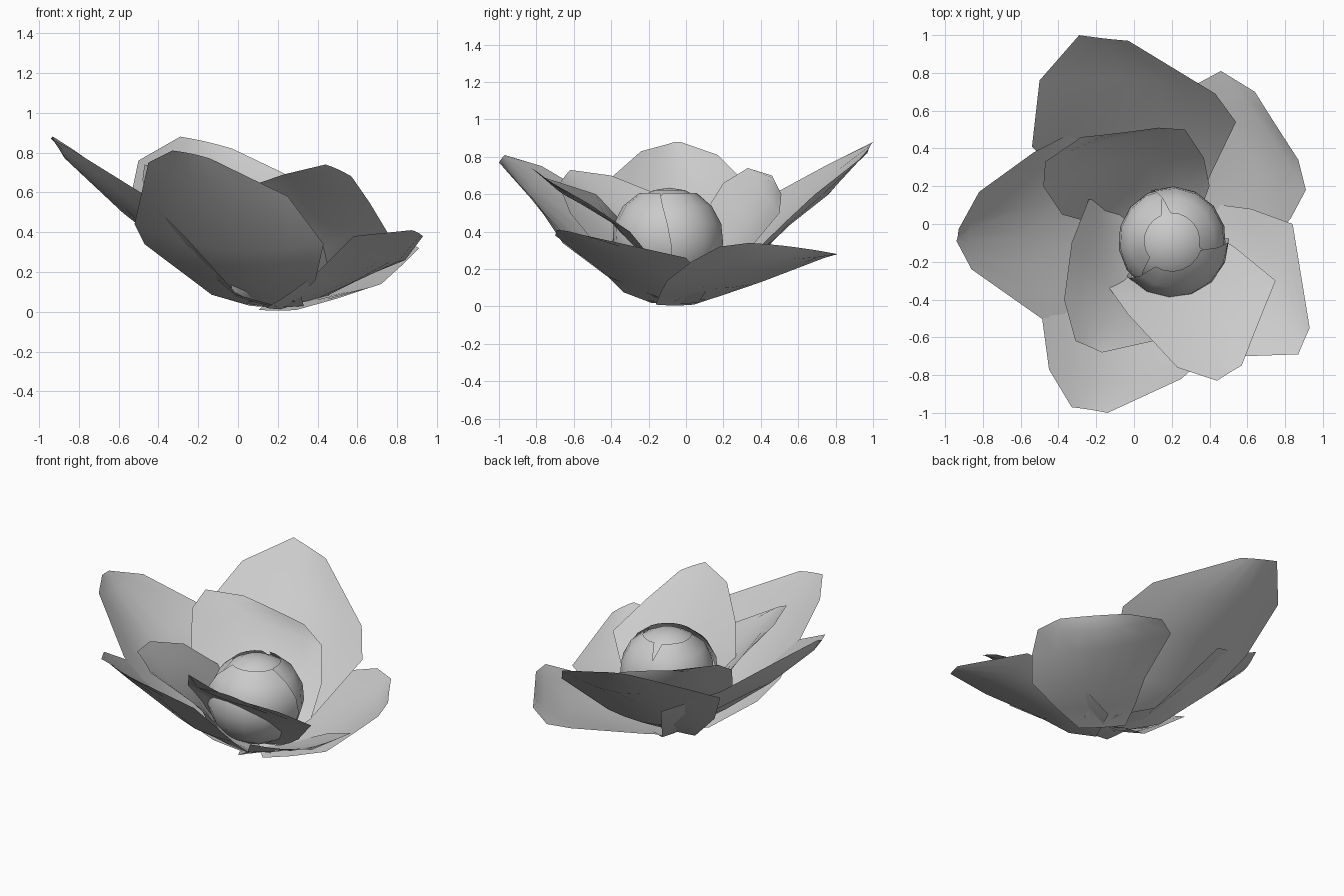
import bpy, bmesh, math
from mathutils import Vector

if "Cube" in bpy.data.objects:
    bpy.data.objects.remove(bpy.data.objects["Cube"])

BASE = Vector((0.2, -0.06, 0.03))      # point around which all petals meet
ACROSS = 6


def finish(name, bm):
    me = bpy.data.meshes.new(name)
    bm.to_mesh(me)
    bm.free()
    ob = bpy.data.objects.new(name, me)
    bpy.context.collection.objects.link(ob)
    for p in me.polygons:
        p.use_smooth = True
    return ob


def petal(name, left, right, sag=0.12, foot=0.03):
    """Cupped sheet lofted between a left and a right edge, with a blunt foot near BASE."""
    left = [Vector(p) for p in left]
    right = [Vector(p) for p in right]
    side = right[0] - left[0]
    side.z = 0
    side.normalize()
    out = (left[0] + right[0]) / 2 - BASE
    out.z = 0
    centre = Vector((BASE.x, BASE.y, foot))
    for reach, half, rise in ((0.45, 0.24, 0.03), (0.0, 0.14, 0.0)):
        c = centre + out * reach + Vector((0, 0, rise))
        lift = Vector((0, 0, 0.25 * (half - 0.14)))
        left.insert(0, c - side * half + lift)
        right.insert(0, c + side * half + lift)
    mids = [(a + b) / 2 for a, b in zip(left, right)]
    bm = bmesh.new()
    rows = []
    last = len(mids) - 1
    for i, (a, b) in enumerate(zip(left, right)):
        along = mids[min(i + 1, last)] - mids[max(i - 1, 0)]
        n = (b - a).cross(along).normalized()
        if n.z > 0:
            n = -n
        depth = sag * (b - a).length
        if i < 2:
            depth *= 0.3
        if i == last:
            depth = -0.005
        row = []
        for j in range(ACROSS + 1):
            t = j / ACROSS
            p = a.lerp(b, t) + n * depth * math.sin(math.pi * t)
            p.z = max(p.z, 0.005)
            row.append(bm.verts.new(p))
        rows.append(row)
    for r, s in zip(rows, rows[1:]):
        for j in range(ACROSS):
            bm.faces.new((r[j], r[j + 1], s[j + 1], s[j]))
    bmesh.ops.recalc_face_normals(bm, faces=bm.faces)
    if sum((f.normal.z for f in bm.faces)) < 0:
        bmesh.ops.reverse_faces(bm, faces=bm.faces)
    return finish(name, bm)


# outer petals
petal("petal_back",
      [(-.4, .27, .34), (-.54, .41, .57), (-.5, .76, .76), (-.29, 1, .88)],
      [(.4, .25, .18), (.54, .54, .46), (.43, .69, .6), (-.03, .97, .82)], 0.09)
petal("petal_left",
      [(-.2, .55, .44), (-.53, .38, .6), (-.82, .17, .81), (-.93, -.03, .88)],
      [(-.25, -.48, .36), (-.49, -.5, .6), (-.86, -.24, .83), (-.94, -.09, .87)], 0.14)
petal("petal_back_right",
      [(.25, .4, .13), (.33, .74, .26), (.46, .81, .28), (.64, .7, .3)],
      [(.72, -.1, .14), (.83, .03, .24), (.91, .18, .32), (.87, .34, .34)], 0.06, 0.01)
petal("petal_front_right",
      [(.62, .08, .17), (.84, 0, .26), (.93, -.55, .38)],
      [(.38, -.44, .18), (.58, -.7, .38), (.87, -.69, .41)], 0.08, 0.02)
petal("petal_front",
      [(-.47, -.08, .34), (-.52, -.25, .44), (-.45, -.77, .75), (-.33, -.97, .81)],
      [(.39, -.42, .16), (.43, -.66, .34), (.25, -.82, .58), (-.14, -1, .77)], 0.1)

# inner petals
petal("inner_petal_right",
      [(-.13, -.34, .45), (-.03, -.48, .6), (.23, -.76, .69), (.44, -.83, .74)],
      [(.53, -.12, .18), (.75, -.3, .4), (.66, -.52, .55), (.57, -.75, .68)], 0.05, 0.05)
petal("inner_petal_left",
      [(-.24, .13, .38), (-.33, -.1, .58), (-.37, -.4, .7), (-.31, -.62, .73)],
      [(.12, -.32, .14), (.16, -.48, .33), (.1, -.62, .5), (-.17, -.68, .65)], 0.08, 0.05)
petal("inner_petal_back",
      [(-.38, .05, .42), (-.48, .2, .66), (-.47, .33, .74), (-.28, .46, .7)],
      [(.4, .2, .16), (.37, .35, .32), (.27, .5, .5), (.13, .51, .6)], 0.08, 0.05)


# closed bud
BUD = Vector((0.2, -0.09, 0.36))
bm = bmesh.new()
bmesh.ops.create_uvsphere(bm, u_segments=14, v_segments=10, radius=0.275)
for v in bm.verts:
    v.co += BUD
finish("bud", bm)


# petals wrapped tightly around the bud
def bud_petal(name, azimuth, r, lean):
    bm = bmesh.new()
    rows = []
    for i in range(7):
        t = i / 6
        el = math.radians(-70 + 130 * t)
        half = math.radians(75) * (1 - 0.3 * t ** 3)
        rows.append([])
        for j in range(7):
            az = math.radians(azimuth) + half * (j / 3 - 1)
            q = r + lean * t
            rows[-1].append(bm.verts.new(BUD + Vector((
                q * math.cos(el) * math.cos(az),
                q * math.cos(el) * math.sin(az),
                0.285 * math.sin(el)))))
    for a, b in zip(rows, rows[1:]):
        for j in range(6):
            bm.faces.new((a[j], a[j + 1], b[j + 1], b[j]))
    finish(name, bm)


bud_petal("bud_petal_front", -70, 0.29, 0.03)
bud_petal("bud_petal_right", 40, 0.285, 0.01)
bud_petal("bud_petal_left", 165, 0.28, 0.01)
